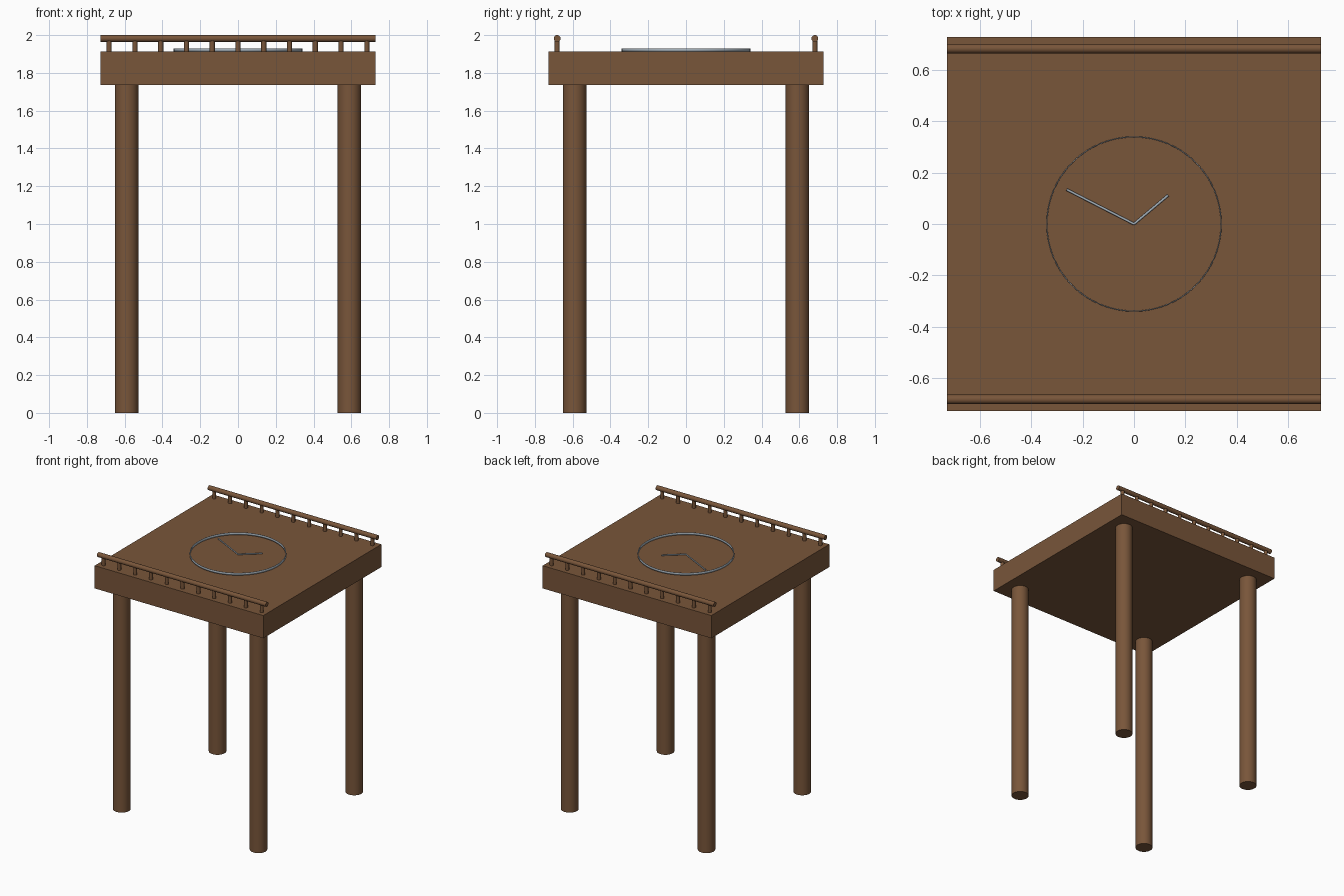
import bpy, math
from mathutils import Vector

if "Cube" in bpy.data.objects:
    bpy.data.objects.remove(bpy.data.objects["Cube"])


def material(name, rgb):
    m = bpy.data.materials.new(name)
    m.diffuse_color = (*rgb, 1)
    m.use_nodes = True
    m.node_tree.nodes["Principled BSDF"].inputs["Base Color"].default_value = m.diffuse_color
    return m


WOOD = material("brown wood", (0.19, 0.092, 0.042))
METAL = material("grey metal", (0.36, 0.42, 0.47))


def finish(name, mat, smooth=True):
    o = bpy.context.object
    o.name = name
    o.data.materials.append(mat)
    if smooth:
        bpy.ops.object.shade_smooth_by_angle(angle=math.radians(40))
    return o


def rod(name, a, b, r, mat, sides=24):
    """Closed cylinder from point a to point b."""
    a, b = Vector(a), Vector(b)
    d = b - a
    bpy.ops.mesh.primitive_cylinder_add(
        vertices=sides, radius=r, depth=d.length, location=(a + b) / 2,
        rotation=d.to_track_quat('Z', 'Y').to_euler())
    return finish(name, mat)


TOP, UNDER, HALF = 1.912, 1.735, 0.727

# Table slab
bpy.ops.mesh.primitive_cube_add(size=1, location=(0, 0, (TOP + UNDER) / 2))
bpy.context.object.scale = (2 * HALF, 2 * HALF, TOP - UNDER)
finish("slab", WOOD, False)

# Four round legs
for x in (-0.59, 0.59):
    for y in (-0.59, 0.59):
        rod("leg", (x, y, 0), (x, y, UNDER), 0.062, WOOD, 32)

# Front and back railings with eleven balusters each
for side, y in (("front", -0.682), ("back", 0.682)):
    rod(side + "_rail", (-HALF, y, 1.982), (HALF, y, 1.982), 0.018, WOOD)
    for i in range(11):
        x = (i - 5) * 0.1364
        rod(side + "_baluster", (x, y, TOP), (x, y, 1.98), 0.0135, WOOD, 16)

# Clock ring: thin upright band
bpy.ops.mesh.primitive_cylinder_add(vertices=64, radius=0.341, depth=0.018,
                                    end_fill_type='NOTHING', location=(0, 0, TOP + 0.009))
ring = finish("clock_ring", METAL)
wall = ring.modifiers.new("wall", 'SOLIDIFY')
wall.thickness = 0.004

# Clock hands
rod("minute_hand", (0, 0, 1.918), (-0.262, 0.134, 1.918), 0.005, METAL, 12)
rod("hour_hand", (0, 0, 1.918), (0.133, 0.112, 1.918), 0.005, METAL, 12)
